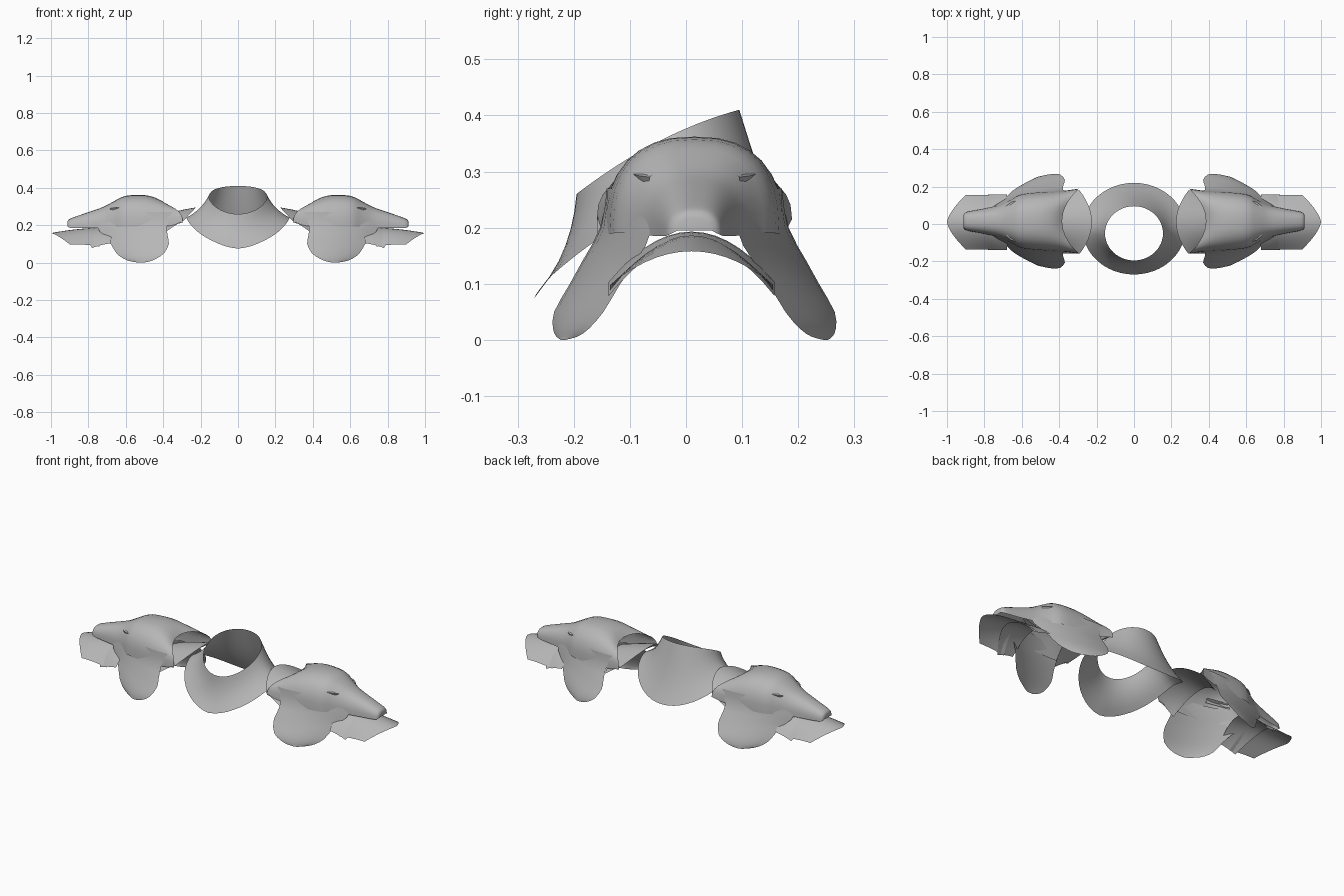
import bpy, bmesh, math
from mathutils import Vector

if "Cube" in bpy.data.objects:
    bpy.data.objects.remove(bpy.data.objects["Cube"])

steel = bpy.data.materials.new("grey_steel")
steel.diffuse_color = (0.47, 0.47, 0.47, 1)
steel.use_nodes = True
steel.node_tree.nodes["Principled BSDF"].inputs["Base Color"].default_value = steel.diffuse_color
CY = 0.015  # the shoulder pieces sit slightly behind the centre line


def sheet(name, rows, inside, closed=False, mirror=True, cap=False):
    """Skin a grid of points; normals face away from the point 'inside'."""
    bm = bmesh.new()
    grid = [[bm.verts.new(p) for p in r] for r in rows]
    n = len(grid[0])
    for a, b in zip(grid, grid[1:]):
        for i in range(n if closed else n - 1):
            j = (i + 1) % n
            bm.faces.new((a[i], a[j], b[j], b[i]))
    if cap:
        bm.faces.new(grid[-1])
    bmesh.ops.recalc_face_normals(bm, faces=bm.faces)
    c = Vector(inside)
    if sum(f.normal.dot(f.calc_center_median() - c) * f.calc_area() for f in bm.faces) < 0:
        bmesh.ops.reverse_faces(bm, faces=bm.faces)
    me = bpy.data.meshes.new(name)
    bm.to_mesh(me)
    bm.free()
    me.materials.append(steel)
    ob = bpy.data.objects.new(name, me)
    bpy.context.collection.objects.link(ob)
    if mirror:
        ob.modifiers.new("other_side", 'MIRROR')
    bpy.context.view_layer.objects.active = ob
    ob.select_set(True)
    bpy.ops.object.shade_smooth_by_angle(angle=math.radians(35))
    ob.select_set(False)
    return ob


def smooth_rows(rows, steps=3):
    """Catmull-Rom interpolation between rows of numbers."""
    out = []
    for i in range(len(rows) - 1):
        p = [rows[max(0, min(len(rows) - 1, i + k))] for k in (-1, 0, 1, 2)]
        for s in range(steps):
            t = s / steps
            out.append([0.5 * (2 * b + (c - a) * t + (2 * a - 5 * b + 4 * c - d) * t * t
                               + (3 * b - a - 3 * c + d) * t ** 3) for a, b, c, d in zip(*p)])
    return out + [list(rows[-1])]


# Neck collar: tilted rim flaring to a lower edge that dips front and back
N = 48
rim, low = [], []
for i in range(N):
    t = 2 * math.pi * i / N
    c, s = math.cos(t), math.sin(t)
    rim.append(Vector((0.155 * c, -0.05 + 0.145 * s, 0.335 + 0.075 * s + 0.018 * c * c)))
    point = max(0, 1 - abs(c) / 0.5) * (0.012 if s < 0 else 0)
    drop = 0.153 if s < 0 else 0.135
    low.append(Vector((0.275 * c, -0.025 + 0.245 * s, 0.24 - drop * abs(s) ** 1.5 - point)))
collar = []
for k in range(7):
    f = k / 6
    pinch = 1 - 0.3 * f * (1 - f)
    collar.append([Vector((p.x * pinch, p.y * pinch, p.z)) for p in
                   (a.lerp(b, f) for a, b in zip(rim, low))])
sheet("neck_collar", collar, (0, 0, 0.2), closed=True, mirror=False)

# Beast head shell: x, half width, top z, side z, backward sweep of the sides
stations = [(0.385, 0.174, 0.310, 0.215, 0.09), (0.43, 0.163, 0.342, 0.195, 0.055),
            (0.50, 0.158, 0.361, 0.19, 0.02), (0.60, 0.145, 0.357, 0.19, 0),
            (0.66, 0.115, 0.330, 0.19, 0), (0.72, 0.088, 0.298, 0.187, 0),
            (0.80, 0.068, 0.270, 0.185, 0), (0.88, 0.053, 0.242, 0.185, 0),
            (0.905, 0.044, 0.230, 0.188, 0), (0.912, 0.03, 0.218, 0.195, 0)]
head = []
for x, w, zt, zs, sweep in smooth_rows(stations):
    row = []
    for i in range(17):
        t = math.pi * i / 16
        c, s = math.cos(t), math.sin(t)
        u = math.copysign(abs(c) ** 0.8, c)
        row.append((x - sweep * u * u, CY + w * u, zs + (zt - zs) * max(s, 0) ** 0.8))
    head.append(row)
sheet("head_shell", head, (0.55, CY, 0.1), cap=True)

# Ears: z, near x, far x, near y, far y
ear_rows = [(0.27, 0.35, 0.66, 0.155, 0.100), (0.20, 0.38, 0.755, 0.168, 0.075),
            (0.14, 0.375, 0.71, 0.20, 0.105), (0.10, 0.37, 0.68, 0.222, 0.132),
            (0.05, 0.395, 0.65, 0.250, 0.162), (0.02, 0.44, 0.61, 0.252, 0.188),
            (0.006, 0.475, 0.57, 0.246, 0.208), (0.0, 0.51, 0.53, 0.238, 0.230)]
for name, side in (("front_ear", -1), ("back_ear", 1)):
    ear = []
    for z, xa, xb, ya, yb in smooth_rows(ear_rows, 2):
        ear.append([(xa + (xb - xa) * f, CY + side * (ya + (yb - ya) * f
                     + 0.24 * (xb - xa) * f * (1 - f)), max(z, 0)) for f in
                    [k / 8 for k in range(9)]])
    sheet(name, ear, (0.5, 0, 0.1))

    # Low brow ridge above each eye
    brow = []
    for f, out in ((0, 0), (0.35, 0.008), (0.75, 0.012), (1, 0)):
        x, y, z = 0.56 + 0.12 * f, 0.112 - 0.042 * f, 0.308 - 0.012 * f
        brow.append([(x, CY + side * y, z), (x + 0.005, CY + side * (y + 0.01 + out), z - 0.006),
                     (x, CY + side * (y + 0.01), z - 0.025)])
    sheet(name.replace("ear", "brow"), brow, (0.6, CY, 0.25))


def arch_plate(name, half, x_in, x_out, z_in, z_out, power=2):
    """Arched lame; every pair is (value at the crown, change at the sides)."""
    rows = []
    for k in range(7):
        f, row = k / 6, []
        for i in range(15):
            v = -1 + i / 7
            q = v * v
            xa, xb = x_in[0] + x_in[1] * q, x_out[0] + x_out[1] * abs(v) ** power
            za, zb = z_in[0] + z_in[1] * q, z_out[0] + z_out[1] * q
            row.append((xa + (xb - xa) * f, 0.01 + v * half,
                        za + (zb - za) * f + 0.015 * f * (1 - f)))
        rows.append(row)
    sheet(name, rows, (sum((x_in[0], x_out[0])) / 2, 0.01, 0))


# Overlapping arm plates under the snout, and the plate joining the collar
arch_plate("outer_arm_plate", 0.145, (0.77, -0.03), (1.0, -0.10), (0.186, -0.10),
           (0.158, -0.06), 1.5)
arch_plate("inner_arm_plate", 0.148, (0.67, 0.01), (0.84, -0.06), (0.193, -0.09), (0.172, -0.094))
arch_plate("neck_side_plate", 0.168, (0.225, 0.065), (0.42, -0.03), (0.295, -0.07), (0.25, -0.09))
